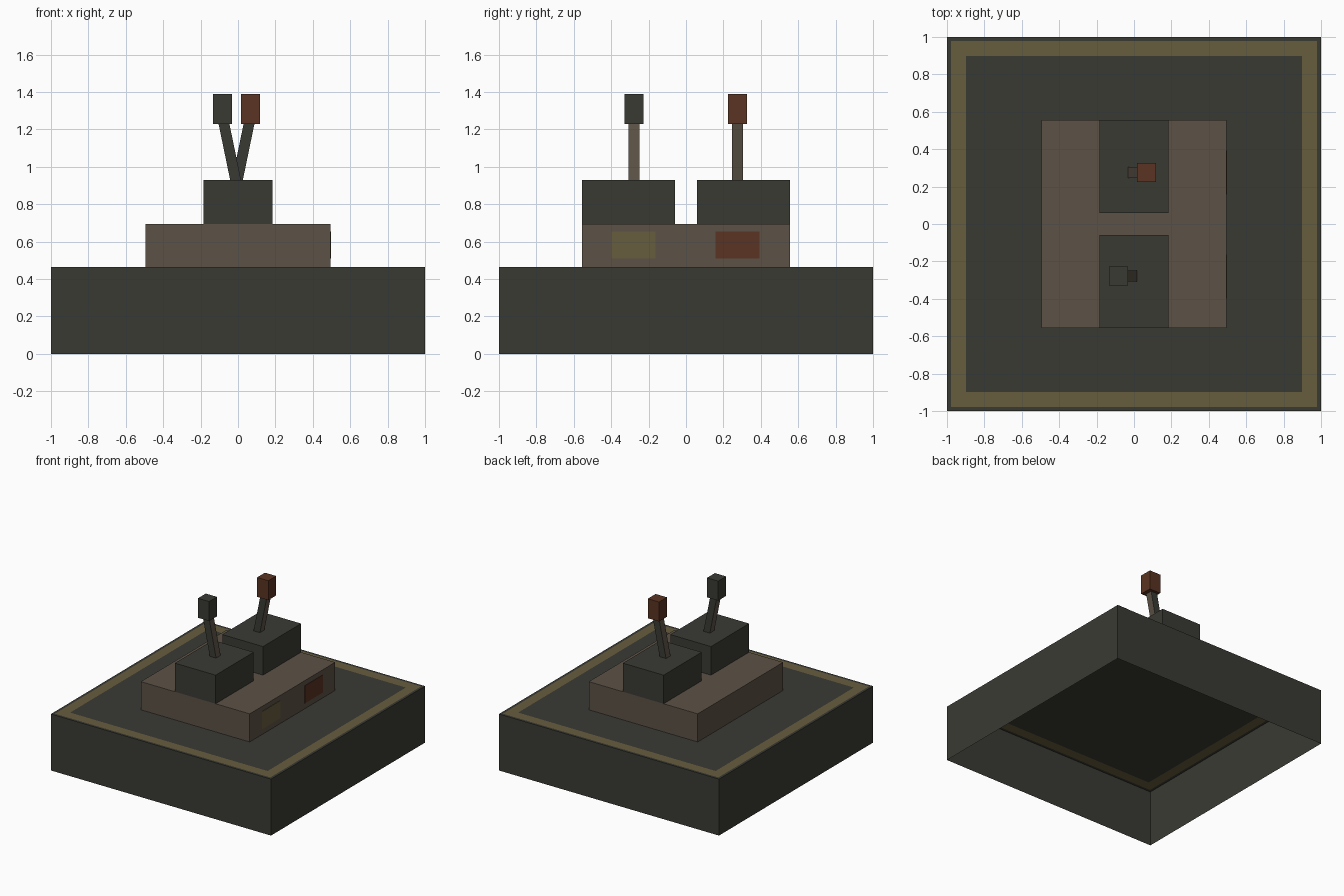
import bpy, bmesh
from mathutils import Vector

if "Cube" in bpy.data.objects:
    bpy.data.objects.remove(bpy.data.objects["Cube"])


def material(name, rgb):
    m = bpy.data.materials.new(name)
    m.diffuse_color = (*rgb, 1)
    m.use_nodes = True
    m.node_tree.nodes["Principled BSDF"].inputs["Base Color"].default_value = m.diffuse_color
    return m


DARK = material("dark grey", (0.042, 0.042, 0.034))
BROWN = material("brown", (0.107, 0.084, 0.061))
YELLOW = material("dull yellow", (0.136, 0.109, 0.047))
RED = material("rust red", (0.102, 0.034, 0.016))


def box(name, lo, hi, mats, open_bottom=True, shear_x=0.0, edit=None):
    """Box between two corners; shear_x slides its top sideways."""
    lo, hi = Vector(lo), Vector(hi)
    bm = bmesh.new()
    bmesh.ops.create_cube(bm, size=1)
    for v in bm.verts:
        top = v.co.z > 0
        v.co = Vector([(a + b) / 2 + c * (b - a) for a, b, c in zip(lo, hi, v.co)])
        if top:
            v.co.x += shear_x
    bm.normal_update()
    if open_bottom:
        bottom = [f for f in bm.faces if f.normal.z < -0.9]
        bmesh.ops.delete(bm, geom=bottom, context='FACES_ONLY')
    if edit:
        edit(bm)
    mesh = bpy.data.meshes.new(name)
    bm.to_mesh(mesh)
    bm.free()
    for m in mats:
        mesh.materials.append(m)
    obj = bpy.data.objects.new(name, mesh)
    bpy.context.collection.objects.link(obj)
    return obj


def border(bm):
    """Inset the top twice and paint the ring between the insets."""
    top = max(bm.faces, key=lambda f: f.calc_center_median().z)
    bmesh.ops.inset_region(bm, faces=[top], thickness=0.03)
    ring = bmesh.ops.inset_region(bm, faces=[top], thickness=0.115)["faces"]
    for f in ring:
        f.material_index = 1


def brown_sides(bm):
    """Paint the faces that look left and right."""
    for f in bm.faces:
        if abs(f.normal.x) > 0.7:
            f.material_index = 1


# Hollow base with painted border, and the plinth on it
box("base", (-1, -1, 0), (1, 1, 0.464), [DARK, YELLOW], edit=border)
box("plinth", (-0.495, -0.555, 0.464), (0.495, 0.555, 0.695), [BROWN])

# Coloured plates on the right side of the plinth
for name, y, mat in (("yellow_plate", -0.28, YELLOW), ("red_plate", 0.275, RED)):
    box(name, (0.494, y - 0.118, 0.51), (0.498, y + 0.118, 0.654), [mat], open_bottom=False)

# Two lever units leaning opposite ways
for name, s, knob_x, knob_y, mat in (("front", -1, -0.083, -0.278, DARK),
                                     ("back", 1, 0.067, 0.276, RED)):
    y0, y1 = sorted((s * 0.06, s * 0.555))
    box(name + "_lever_block", (-0.185, y0, 0.695), (0.185, y1, 0.93), [DARK])
    foot = knob_x - s * 0.07
    box(name + "_lever_stick", (foot - 0.029, knob_y - 0.029, 0.93),
        (foot + 0.029, knob_y + 0.029, 1.24), [DARK, BROWN],
        shear_x=s * 0.064, edit=brown_sides)
    box(name + "_lever_knob", (knob_x - 0.051, knob_y - 0.051, 1.23),
        (knob_x + 0.051, knob_y + 0.051, 1.39), [mat], open_bottom=False)
